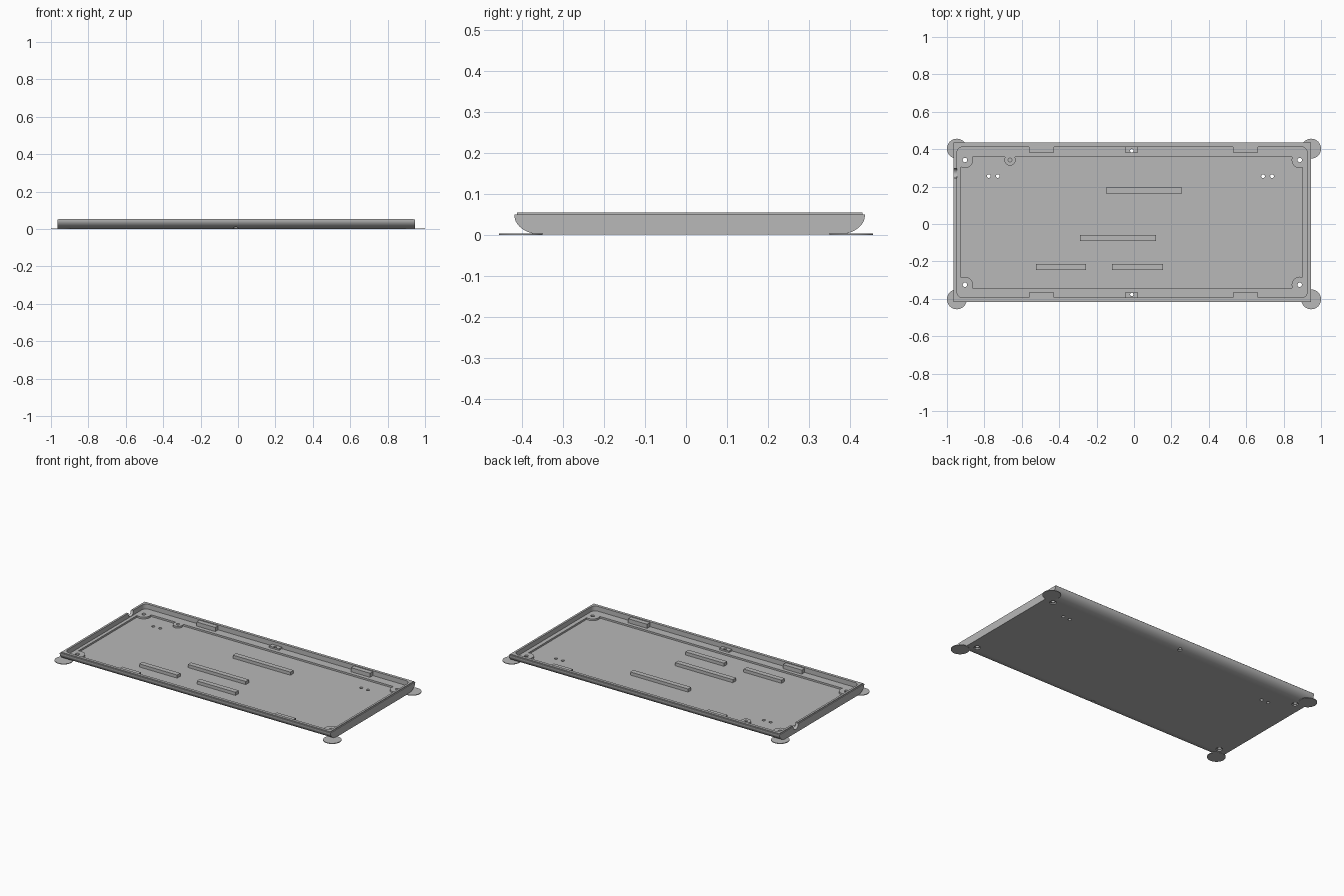
import bpy, bmesh
from math import sin, cos, pi
from mathutils import Matrix

if "Cube" in bpy.data.objects:
    bpy.data.objects.remove(bpy.data.objects["Cube"])

grey = bpy.data.materials.new("plain grey")
grey.use_nodes = True
grey.diffuse_color = (0.48, 0.48, 0.48, 1)
grey.node_tree.nodes["Principled BSDF"].inputs["Base Color"].default_value = (0.48, 0.48, 0.48, 1)

# Key heights and the middle of the case
BASE, FLOOR, LEDGE, RIM, TOP = 0.001, 0.013, 0.024, 0.05, 0.055
CX, CY = -0.01, 0.009


def finish(name, bm):
    bmesh.ops.recalc_face_normals(bm, faces=bm.faces)
    mesh = bpy.data.meshes.new(name)
    bm.to_mesh(mesh)
    bm.free()
    mesh.materials.append(grey)
    ob = bpy.data.objects.new(name, mesh)
    bpy.context.collection.objects.link(ob)
    return ob


def box(name, x0, x1, y0, y1, z0, z1, radius=0):
    bm = bmesh.new()
    bmesh.ops.create_cube(bm, size=1)
    for v in bm.verts:
        v.co = (x1 if v.co.x > 0 else x0, y1 if v.co.y > 0 else y0, z1 if v.co.z > 0 else z0)
    if radius:
        upright = [e for e in bm.edges if abs(e.verts[0].co.z - e.verts[1].co.z) > 1e-5]
        bmesh.ops.bevel(bm, geom=upright, offset=radius, segments=6, profile=0.5, affect='EDGES')
    return finish(name, bm)


def cylinder(name, x, y, r, z0, z1, segments=32):
    bm = bmesh.new()
    bmesh.ops.create_cone(bm, cap_ends=True, segments=segments, radius1=r, radius2=r, depth=z1 - z0,
                          matrix=Matrix.Translation((x, y, (z0 + z1) / 2)))
    return finish(name, bm)


def combine(ob, tools, operation='DIFFERENCE'):
    """Apply a boolean for each tool, then discard the tools."""
    bpy.context.view_layer.objects.active = ob
    for tool in tools:
        mod = ob.modifiers.new("cut", 'BOOLEAN')
        mod.operation, mod.object, mod.solver = operation, tool, 'EXACT'
        bpy.ops.object.modifier_apply(modifier=mod.name)
        bpy.data.objects.remove(tool)


# Case shell: a profile with rounded lower front and back edges, run along x
half_y, rx, rz = 0.427, 0.068, 0.046
arc = [(half_y - rx + rx * sin(i * pi / 32), BASE + rz - rz * cos(i * pi / 32)) for i in range(17)]
side = arc + [(half_y, RIM)]
profile = side + [(-y, z) for y, z in reversed(side)]
bm = bmesh.new()
end = bm.faces.new([bm.verts.new((CX - 0.955, CY + y, z)) for y, z in profile])
extruded = bmesh.ops.extrude_face_region(bm, geom=[end])
bmesh.ops.translate(bm, vec=(1.91, 0, 0),
                    verts=[v for v in extruded["geom"] if isinstance(v, bmesh.types.BMVert)])
case = finish("case_tray", bm)
combine(case, [box("rim_lip", CX - 0.949, CX + 0.949, CY - 0.421, CY + 0.421, 0.03, TOP)], 'UNION')

# Upper cavity, leaving edge tabs and centre screw blocks standing
cavity = box("cavity", CX - 0.936, CX + 0.936, CY - 0.403, CY + 0.403, LEDGE, 0.1, 0.03)
tabs = []
for s in (-1, 1):
    y0, y1 = sorted((CY + s * 0.374, CY + s * 0.45))
    for x0, x1, top in ((-0.561, -0.428, RIM), (0.53, 0.663, RIM), (-0.048, 0.021, 0.034)):
        tabs.append(box("tab", x0, x1, y0, y1, 0, top))
combine(cavity, tabs)
combine(case, [cavity])

# Lower pocket, leaving round screw bosses standing
corners = [(x, y) for x in (-0.904, 0.886) for y in (-0.325, 0.342)]
pocket = box("pocket", -0.925, 0.9, -0.342, 0.358, FLOOR, LEDGE + 0.01)
bosses = [cylinder("boss", x, y, 0.043, 0, 0.1) for x, y in corners]
bosses.append(cylinder("boss", -0.663, 0.342, 0.03, 0, 0.1))
combine(pocket, bosses)
combine(case, [pocket])

# Screw holes with counterbores below, cable holes and one blind hole
cuts = [cylinder("hole", x, y, 0.012, -0.05, 0.1, 20) for x, y in corners]
cuts += [cylinder("bore", x, y, 0.019, -0.05, 0.009, 24) for x, y in corners]
for y in (-0.377, 0.392):
    cuts.append(cylinder("hole", -0.012, y, 0.009, -0.05, 0.1, 16))
    cuts.append(cylinder("bore", -0.012, y, 0.014, -0.05, 0.01, 20))
for x in (-0.776, -0.728, 0.69, 0.738):
    cuts.append(cylinder("hole", x, 0.256, 0.01, -0.05, 0.1, 16))
cuts.append(cylinder("hole", -0.663, 0.342, 0.01, 0.015, 0.1, 16))
combine(case, cuts)

# Round-bottomed cable notch in the end wall
bm = bmesh.new()
bmesh.ops.create_cone(bm, cap_ends=True, segments=32, radius1=0.026, radius2=0.026, depth=0.07,
                      matrix=Matrix.Translation((-0.965, 0.272, 0.05)) @ Matrix.Rotation(pi / 2, 4, 'Y'))
combine(case, [finish("notch", bm)])

# Support ribs on the floor
ribs = [("rear_rib", -0.15, 0.257, 0.178), ("middle_rib", -0.289, 0.118, -0.075),
        ("front_rib_a", -0.524, -0.257, -0.23), ("front_rib_b", -0.118, 0.155, -0.23)]
parts = [case]
for name, x0, x1, y in ribs:
    parts.append(box(name, x0, x1, y - 0.016, y + 0.016, FLOOR - 0.004, 0.033))

# Thin round pads under the corners
for sx, side_name in ((-1, "right"), (1, "left")):
    for sy, end_name in ((-1, "front"), (1, "back")):
        parts.append(cylinder(f"{end_name}_{side_name}_pad", sx * 0.947, sy * 0.403, 0.053, 0, 0.004, 48))

bpy.ops.object.select_all(action='DESELECT')
for ob in parts:
    ob.select_set(True)
bpy.context.view_layer.objects.active = case
bpy.ops.object.shade_smooth_by_angle(angle=pi / 6)
